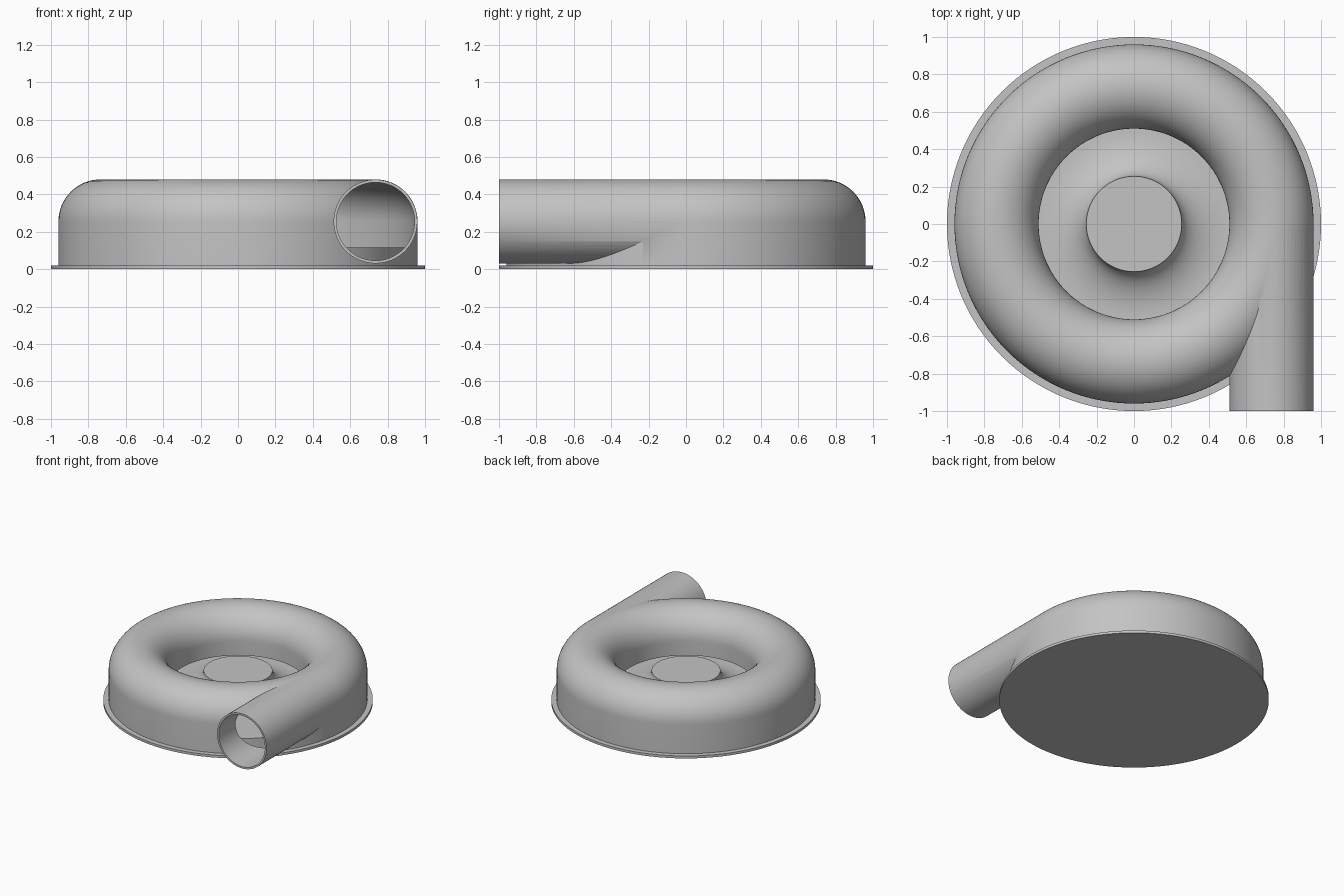
import bpy, bmesh
from math import sin, cos, pi, radians
from mathutils import Matrix

cube = bpy.data.objects.get("Cube")
if cube:
    bpy.data.objects.remove(cube, do_unlink=True)

grey = bpy.data.materials.new("light grey")
grey.use_nodes = True
grey.diffuse_color = (0.55, 0.55, 0.55, 1)
grey.node_tree.nodes["Principled BSDF"].inputs["Base Color"].default_value = (0.55, 0.55, 0.55, 1)

RING, AXIS_Z = 0.735, 0.255      # tube centre line
OUTER, INNER = 0.225, 0.21       # tube radii
FLOOR = 0.115                    # rotor disc height


def make_object(name, bm):
    bmesh.ops.recalc_face_normals(bm, faces=bm.faces)
    mesh = bpy.data.meshes.new(name)
    bm.to_mesh(mesh)
    bm.free()
    mesh.materials.append(grey)
    obj = bpy.data.objects.new(name, mesh)
    bpy.context.collection.objects.link(obj)
    return obj


def lathe(name, profile, steps=128):
    """Revolve a closed (radius, height) outline about z."""
    bm = bmesh.new()
    verts = [bm.verts.new((r, 0, z)) for r, z in profile]
    edges = [bm.edges.new((v, verts[(i + 1) % len(verts)])) for i, v in enumerate(verts)]
    bmesh.ops.spin(bm, geom=verts + edges, cent=(0, 0, 0), axis=(0, 0, 1),
                   angle=2 * pi, steps=steps, use_merge=True)
    bmesh.ops.remove_doubles(bm, verts=bm.verts, dist=1e-5)
    return make_object(name, bm)


def rod(name, radius, y0, y1):
    """Solid cylinder along y on the outlet axis."""
    bm = bmesh.new()
    place = Matrix.Translation((RING, (y0 + y1) / 2, AXIS_Z)) @ Matrix.Rotation(pi / 2, 4, 'X')
    bmesh.ops.create_cone(bm, cap_ends=True, segments=64, radius1=radius, radius2=radius,
                          depth=y1 - y0, matrix=place)
    return make_object(name, bm)


def arch(radius, n=32):
    """Half circle from the inner side over the top to the outer side."""
    return [(RING - radius * cos(pi * i / n), AXIS_Z + radius * sin(pi * i / n))
            for i in range(n + 1)]


def activate(obj):
    bpy.ops.object.select_all(action='DESELECT')
    obj.select_set(True)
    bpy.context.view_layer.objects.active = obj


def combine(target, tool, operation):
    activate(target)
    mod = target.modifiers.new("combine", 'BOOLEAN')
    mod.operation, mod.solver, mod.object = operation, 'EXACT', tool
    bpy.ops.object.modifier_apply(modifier=mod.name)
    bpy.data.objects.remove(tool, do_unlink=True)


# Base plate
base = lathe("base_plate", [(0, 0), (1, 0), (1, 0.02), (0, 0.02)])

# Housing: rounded ring with a tangential outlet pipe, then hollowed
housing = lathe("housing", [(RING - OUTER, 0.01)] + arch(OUTER) + [(RING + OUTER, 0.01)])
combine(housing, rod("outlet_pipe", OUTER - 0.001, -1, 0), 'UNION')
cavity = [(0.4, -0.05), (0.4, 0.14), (RING - INNER, 0.14)] + arch(INNER) + [(RING + INNER, -0.05)]
combine(housing, lathe("ring_cavity", cavity), 'DIFFERENCE')
combine(housing, rod("pipe_bore", INNER - 0.001, -1.1, 0), 'DIFFERENCE')

# Rotor: raised hub flaring into a flat disc
hub_r, flare_r = 0.255, 0.5
flare = [(flare_r - (flare_r - hub_r) * cos(a), AXIS_Z - (AXIS_Z - FLOOR) * sin(a))
         for a in (pi / 2 * i / 16 for i in range(17))]
rotor = lathe("rotor", [(0, 0.01), (0, AXIS_Z)] + flare + [(0.9, FLOOR), (0.9, 0.01)])

for part in (base, housing, rotor):
    activate(part)
    bpy.ops.object.shade_smooth_by_angle(angle=radians(30))
